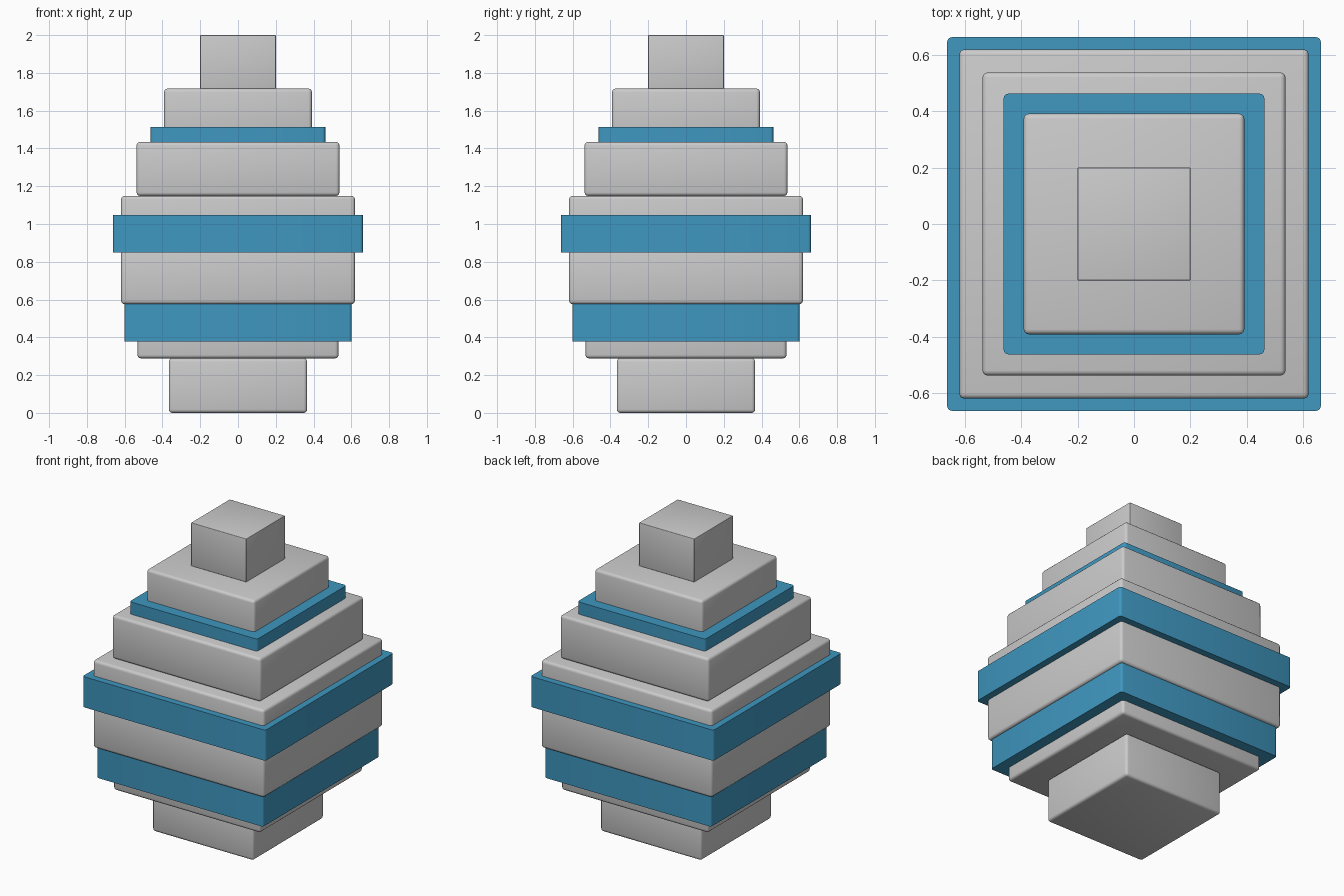
import bpy, bmesh

if "Cube" in bpy.data.objects:
    bpy.data.objects.remove(bpy.data.objects["Cube"])

blue = bpy.data.materials.new("blue")
blue.diffuse_color = (0.05, 0.31, 0.53, 1)
blue.use_nodes = True
blue.node_tree.nodes["Principled BSDF"].inputs["Base Color"].default_value = blue.diffuse_color


def block(name, half, z0, z1, bevel, upright_only=False, mat=None):
    """Square slab from z0 to z1 with softened edges."""
    bm = bmesh.new()
    bmesh.ops.create_cube(bm, size=1)
    for v in bm.verts:
        v.co.x *= 2 * half
        v.co.y *= 2 * half
        v.co.z = z1 if v.co.z > 0 else z0
    edges = [e for e in bm.edges
             if not upright_only or abs(e.verts[0].co.z - e.verts[1].co.z) > 1e-4]
    bmesh.ops.bevel(bm, geom=edges, offset=bevel, segments=3, profile=0.5,
                    affect='EDGES', clamp_overlap=True)
    me = bpy.data.meshes.new(name)
    bm.to_mesh(me)
    bm.free()
    ob = bpy.data.objects.new(name, me)
    bpy.context.collection.objects.link(ob)
    if mat:
        me.materials.append(mat)
    bpy.ops.object.select_all(action='DESELECT')
    ob.select_set(True)
    bpy.context.view_layer.objects.active = ob
    bpy.ops.object.shade_smooth_by_angle(angle=0.7)


# Stacked egg tiers, bottom to top
levels = [0, 0.289, 0.576, 0.861, 1.149, 1.434, 1.717, 2.0]
halves = [0.366, 0.532, 0.619, 0.619, 0.537, 0.391, 0.2]
for i, half in enumerate(halves):
    block(f"tier_{i + 1}", half, levels[i], levels[i + 1], 0.018 if i < 6 else 0.003)

# Blue bands, each 0.2 tall
for name, half, z0 in [("lower_band", 0.602, 0.378),
                       ("middle_band", 0.662, 0.848),
                       ("upper_band", 0.462, 1.314)]:
    block(name, half, z0, z0 + 0.2, 0.016, True, blue)
